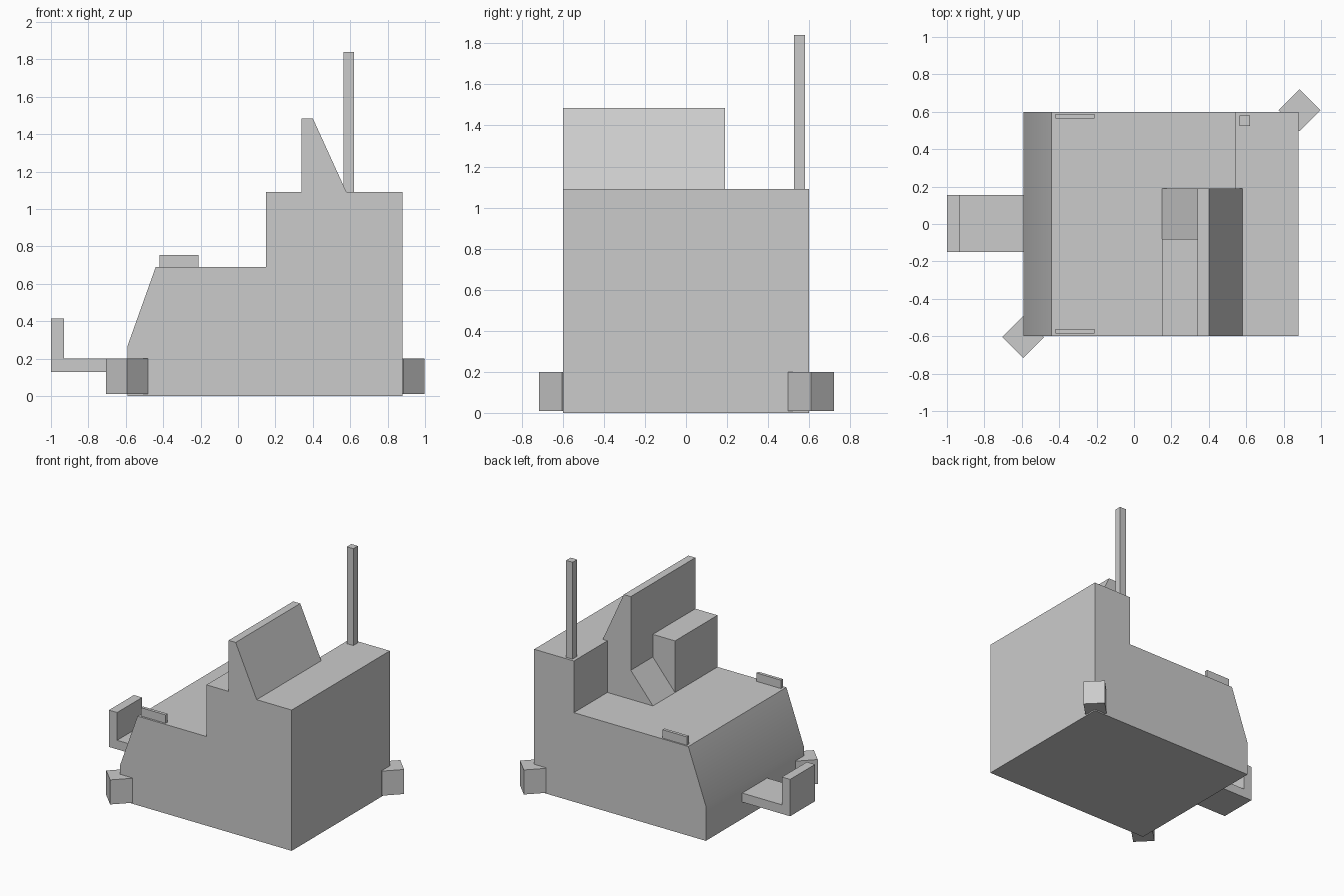
import bpy
import bmesh
import math
from mathutils import Matrix

cube = bpy.data.objects.get("Cube")
if cube:
    bpy.data.objects.remove(cube, do_unlink=True)

# Single paint colour
GREY = (0.6, 0.6, 0.6, 1.0)
paint = bpy.data.materials.new("plain_grey")
paint.use_nodes = True
paint.diffuse_color = GREY
bsdf = next(n for n in paint.node_tree.nodes if n.type == 'BSDF_PRINCIPLED')
bsdf.inputs["Base Color"].default_value = GREY


def finish(name, bm):
    bmesh.ops.recalc_face_normals(bm, faces=bm.faces)
    mesh = bpy.data.meshes.new(name)
    bm.to_mesh(mesh)
    bm.free()
    mesh.materials.append(paint)
    obj = bpy.data.objects.new(name, mesh)
    bpy.context.collection.objects.link(obj)
    bpy.ops.object.select_all(action='DESELECT')
    obj.select_set(True)
    bpy.context.view_layer.objects.active = obj
    bpy.ops.object.shade_smooth_by_angle(angle=math.radians(30))
    return obj


def prism(name, profile, y0, y1):
    """Extrude an x-z outline from y0 to y1."""
    bm = bmesh.new()
    face = bm.faces.new([bm.verts.new((x, y0, z)) for x, z in profile])
    ext = bmesh.ops.extrude_face_region(bm, geom=[face])
    verts = [g for g in ext["geom"] if isinstance(g, bmesh.types.BMVert)]
    bmesh.ops.translate(bm, verts=verts, vec=(0, y1 - y0, 0))
    return finish(name, bm)


def box(name, x0, x1, y0, y1, z0, z1, turn=0.0):
    bm = bmesh.new()
    centre = Matrix.Translation(((x0 + x1) / 2, (y0 + y1) / 2, (z0 + z1) / 2))
    size = Matrix.Diagonal((x1 - x0, y1 - y0, z1 - z0, 1))
    spin = Matrix.Rotation(math.radians(turn), 4, 'Z')
    bmesh.ops.create_cube(bm, size=1, matrix=centre @ spin @ size)
    return finish(name, bm)


HALF, DECK, TOP = 0.6, 0.69, 1.09
NOSE, TAIL = -0.59, 0.88
SEAT_SIDE, REST_SIDE = 0.19, -0.08

# Lower body with sloped nose, and the raised tail
prism("body", [(NOSE, 0), (TAIL, 0), (TAIL, DECK), (-0.44, DECK), (NOSE, 0.27)], -HALF, HALF)
box("tail_block", 0.54, TAIL, -HALF, HALF, DECK, TOP)

# Seat back, sloped cushion and side console
prism("seat_back", [(0.34, DECK), (0.54, DECK), (0.54, TOP), (0.58, TOP),
                    (0.40, 1.485), (0.34, 1.485)], -HALF, SEAT_SIDE)
prism("seat_cushion", [(0.15, DECK), (0.34, DECK), (0.34, 0.915)], REST_SIDE, SEAT_SIDE)
box("side_console", 0.15, 0.34, -HALF, REST_SIDE, DECK, TOP)

# Pole on the tail
box("pole", 0.565, 0.62, 0.525, 0.58, TOP, 1.84)

# L-shaped nose bracket
prism("nose_bracket", [(-1, 0.13), (NOSE, 0.13), (NOSE, 0.2), (-0.93, 0.2),
                       (-0.93, 0.415), (-1, 0.415)], -0.15, 0.155)

# Small lamps on the deck
for side, y in (("left", -0.573), ("right", 0.577)):
    box("lamp_" + side, -0.42, -0.21, y - 0.012, y + 0.012, DECK, 0.755)

# Turned corner blocks on opposite corners
for name, x, y in (("nose_corner_block", -0.593, -0.605), ("tail_corner_block", 0.885, 0.608)):
    box(name, x - 0.079, x + 0.079, y - 0.079, y + 0.079, 0.01, 0.2, turn=45)
